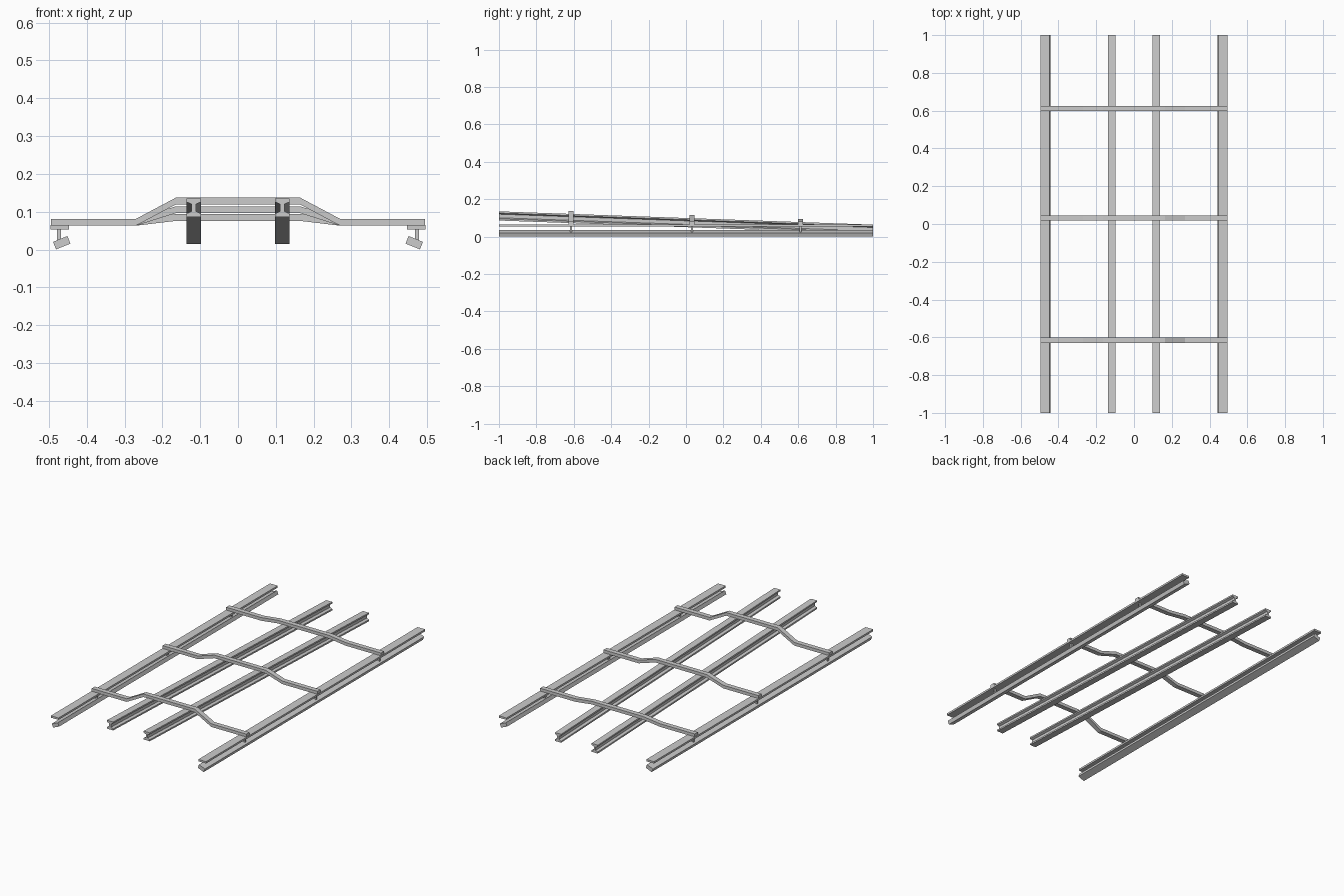
import bpy, math

if "Cube" in bpy.data.objects:
    bpy.data.objects.remove(bpy.data.objects["Cube"])


def make(name, verts, faces):
    me = bpy.data.meshes.new(name)
    me.from_pydata(verts, [], faces)
    me.update()
    ob = bpy.data.objects.new(name, me)
    bpy.context.collection.objects.link(ob)
    return ob


def extrude_y(name, profile, y0, y1, drop=0.0):
    """Extrude an (x, z) counter-clockwise profile along y, lowering the far end by drop."""
    n = len(profile)
    verts = [(x, y0, z) for x, z in profile] + [(x, y1, z - drop) for x, z in profile]
    faces = [tuple(range(n)), tuple(range(2 * n - 1, n - 1, -1))]
    faces += [(i, i + n, (i + 1) % n + n, (i + 1) % n) for i in range(n)]
    return make(name, verts, faces)


def rect(cx, cz, w, h, angle=0.0):
    c, s = math.cos(angle), math.sin(angle)
    pts = [(-w/2, -h/2), (w/2, -h/2), (w/2, h/2), (-w/2, h/2)]
    return [(cx + x*c - z*s, cz + x*s + z*c) for x, z in pts]


CROSS_Y = (-0.615, 0.032, 0.612)
FRONT_TOP, DROP = 0.135, 0.071


def inner_top(y):
    return FRONT_TOP - DROP * (y + 1) / 2


# I-beam half section for the sloping inner rails (x, z below top)
half = [(0.0195, -0.049), (0.0195, -0.040), (0.006, -0.034),
        (0.006, -0.015), (0.0195, -0.009), (0.0195, 0.0)]
section = half + [(-x, z) for x, z in reversed(half)]

for side, label in ((-1, "left"), (1, "right")):
    # sloping inner rail
    extrude_y(f"{label}_inner_rail",
              [(side * 0.117 + x, FRONT_TOP + z) for x, z in section], -1, 1, DROP)
    # level outer rail: flat strip above a tilted guide strip
    extrude_y(f"{label}_outer_strip", rect(side * 0.471, 0.059, 0.049, 0.011), -1, 1)
    extrude_y(f"{label}_guide_strip",
              rect(side * 0.466, 0.018, 0.041, 0.0215, -side * math.radians(22)), -1, 1)
    # short posts joining the strips under each cross bar
    for i, y in enumerate(CROSS_Y):
        extrude_y(f"{label}_post_{i + 1}", rect(side * 0.473, 0.0395, 0.011, 0.033),
                  y - 0.0055, y + 0.0055)

# bent cross bars resting on the inner rails
T = 0.018
for i, y in enumerate(CROSS_Y):
    z = inner_top(y) - 0.002
    low = [(-0.494, 0.063), (-0.27, 0.063), (-0.164, z),
           (0.164, z), (0.27, 0.063), (0.494, 0.063)]
    n = len(low)
    loop = low + [(x, zz + T) for x, zz in reversed(low)]
    m = len(loop)
    verts = [(x, y - 0.014, zz) for x, zz in loop] + [(x, y + 0.014, zz) for x, zz in loop]
    faces = [(k, k + m, (k + 1) % m + m, (k + 1) % m) for k in range(m)]
    for k in range(n - 1):
        quad = (k, k + 1, m - 2 - k, m - 1 - k)
        faces += [quad, tuple(v + m for v in reversed(quad))]
    make(f"cross_bar_{i + 1}", verts, faces)
